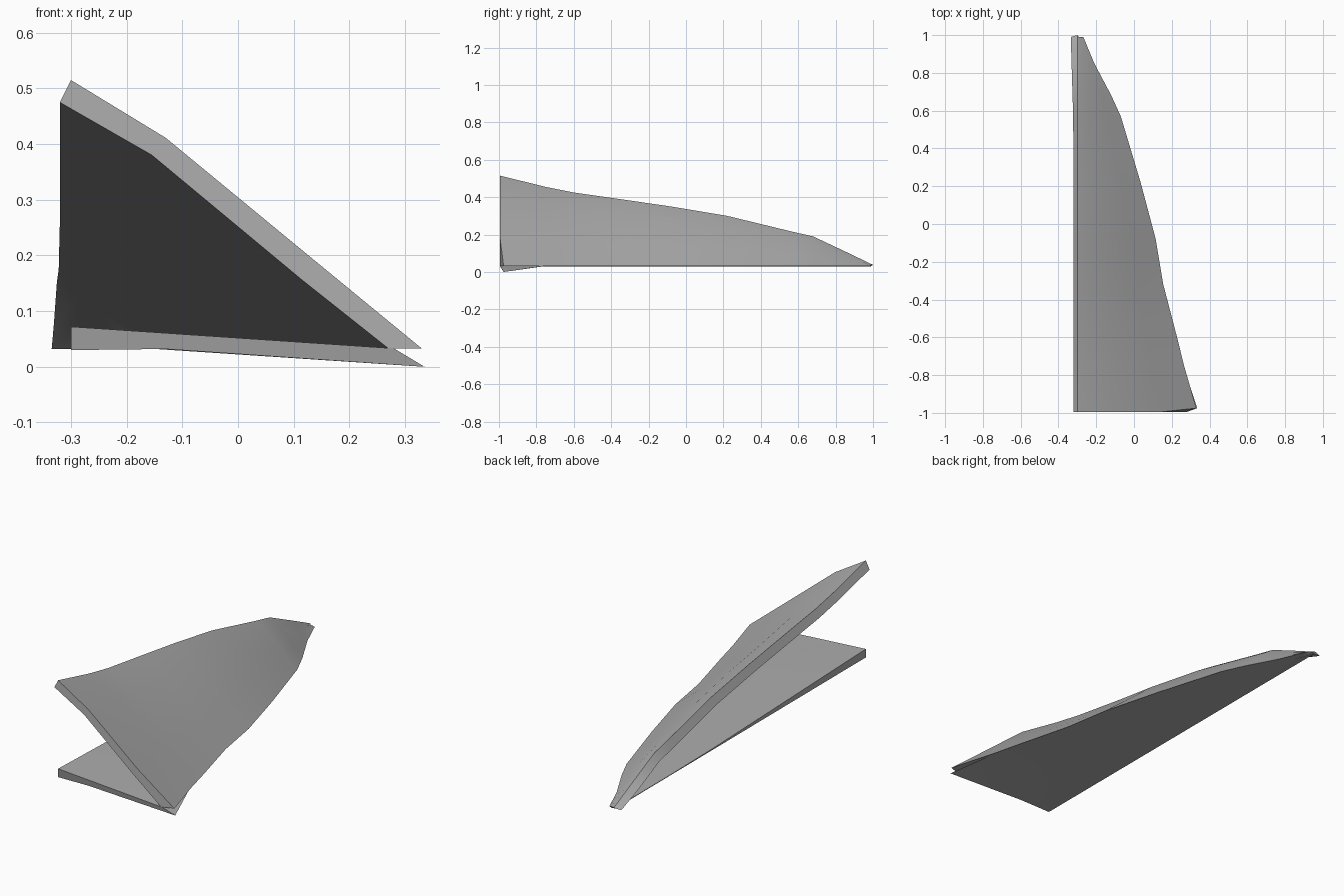
import bpy, bmesh

if "Cube" in bpy.data.objects:
    bpy.data.objects.remove(bpy.data.objects["Cube"])

grey = bpy.data.materials.new("mid_grey")
grey.use_nodes = True
colour = (0.42, 0.42, 0.42, 1)
grey.diffuse_color = colour
grey.node_tree.nodes["Principled BSDF"].inputs["Base Color"].default_value = colour


def loft(name, sections):
    """Skin a closed solid over cross-sections with equal point counts."""
    bm = bmesh.new()
    rings = [[bm.verts.new(p) for p in sec] for sec in sections]
    n = len(rings[0])
    for a, b in zip(rings, rings[1:]):
        for i in range(n):
            j = (i + 1) % n
            bm.faces.new((a[i], a[j], b[j], b[i]))
    bm.faces.new(rings[0])
    bm.faces.new(rings[-1])
    bmesh.ops.recalc_face_normals(bm, faces=bm.faces)
    mesh = bpy.data.meshes.new(name)
    bm.to_mesh(mesh)
    bm.free()
    mesh.materials.append(grey)
    obj = bpy.data.objects.new(name, mesh)
    bpy.context.collection.objects.link(obj)
    bpy.ops.object.select_all(action="DESELECT")
    obj.select_set(True)
    bpy.context.view_layer.objects.active = obj
    bpy.ops.object.shade_smooth_by_angle(angle=0.5)


# Stations along the length: y, ridge height, outer edge x, thickness factor
stations = [
    (-0.995, 0.515, 0.33, 1), (-0.75, 0.455, 0.265, 1), (-0.6, 0.425, 0.228, 1),
    (-0.32, 0.385, 0.155, 1), (-0.08, 0.35, 0.115, 1), (0.22, 0.30, 0.035, 1),
    (0.57, 0.215, -0.07, 1), (0.68, 0.19, -0.12, 0.95), (0.85, 0.11, -0.21, 0.75),
    (0.99, 0.038, -0.268, 0.15),
]
RIDGE_X = -0.3
BASE = 0.033

# Sloping upper panel: slightly bulged top skin and a parallel underside
upper = []
for y, ridge, outer, k in stations:
    front = y < -0.9
    tip = max(0, y - 0.5) * 0.03
    width, rise = outer - RIDGE_X, ridge - BASE
    bulge = 0.055 * rise

    def skin(t, lift):
        return RIDGE_X + width * t, BASE + rise * (1 - t) + lift

    ax, az = skin(0.27, bulge)
    bx, bz = skin(0.7, bulge * 0.4)
    edge_y = y + (0.02 if front else 0)
    ridge_y = 1.0 if y > 0.95 else y
    upper.append([
        (RIDGE_X, ridge_y, ridge), (ax, y, az), (bx, y, bz),
        (outer, edge_y, BASE), (outer - 0.06 * k, y, BASE),
        (bx - 0.025 * k, y, bz - 0.033 * k),
        (ax - 0.025 * k, y, az - 0.031 * k),
        (-0.32 - tip, y, ridge - 0.04 * k),
    ])
loft("upper_panel", upper)

# Flat lower panel: thick at the open front corner, thinning to the tip
lower = []
for y, ridge, outer, k in stations:
    front = y < -0.9
    depth = 0.002 + 0.039 * max(0, (0.34 - y) / 1.335)
    right = outer - 0.005
    lower.append([
        (RIDGE_X, y, BASE - 0.002 + depth),
        (right - 0.045 * k, y, BASE if front else BASE + 0.003),
        (0.335 if front else right, y + (0.02 if front else 0), 0.0 if front else BASE),
        (RIDGE_X + 0.27 * (right - RIDGE_X), y, BASE - 0.001),
        (RIDGE_X, y, BASE - 0.003),
    ])
loft("lower_panel", lower)
